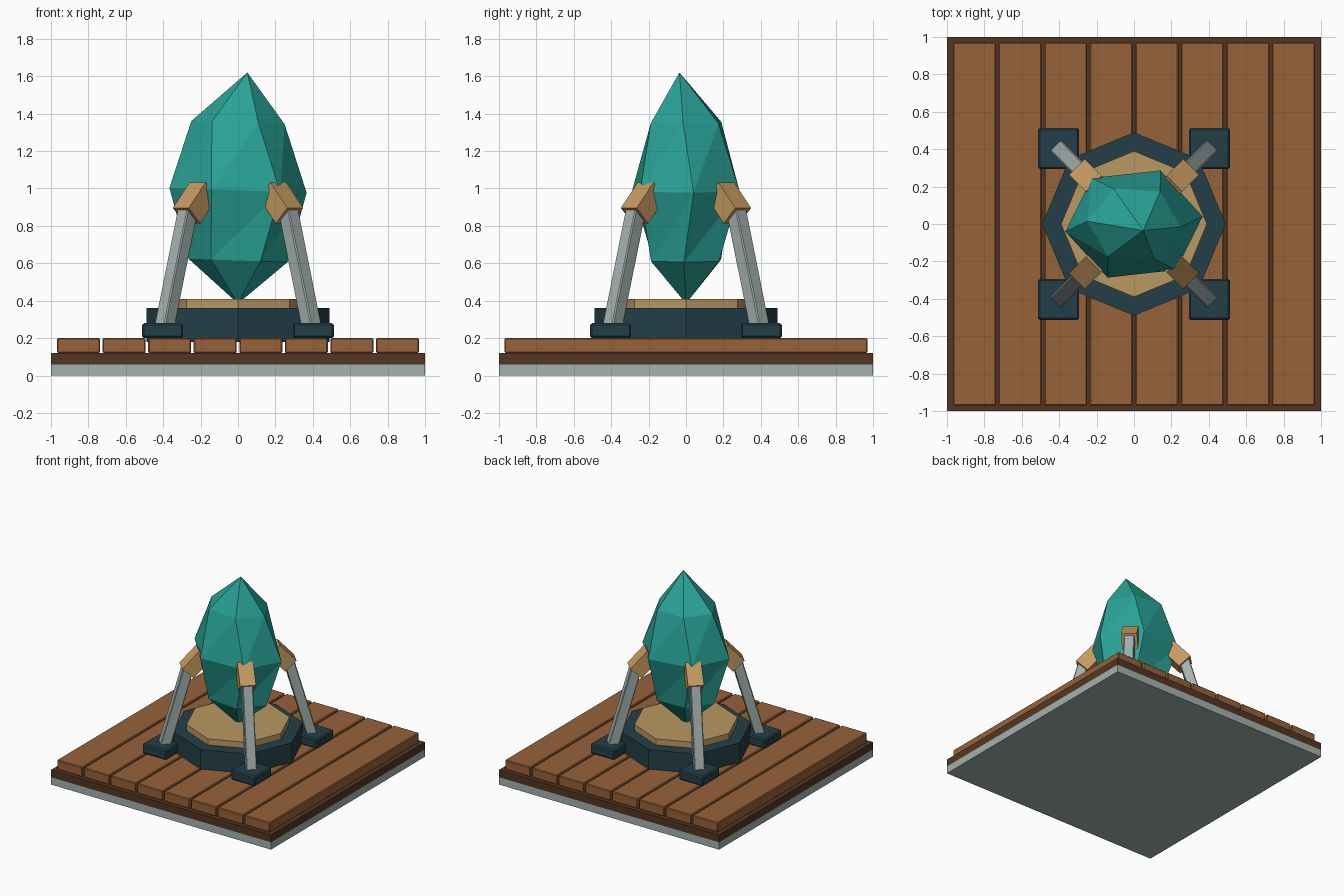
import bpy, bmesh, math
from mathutils import Matrix, Vector

if "Cube" in bpy.data.objects:
    bpy.data.objects.remove(bpy.data.objects["Cube"])


def linear(c):
    c /= 255
    return c / 12.92 if c <= 0.04045 else ((c + 0.055) / 1.055) ** 2.4


def material(name, r, g, b):
    m = bpy.data.materials.new(name)
    m.diffuse_color = (linear(r), linear(g), linear(b), 1)
    m.use_nodes = True
    m.node_tree.nodes["Principled BSDF"].inputs["Base Color"].default_value = m.diffuse_color
    return m


WOOD = material("warm wood", 150, 98, 57)
DARK_WOOD = material("dark wood", 84, 54, 35)
NAVY = material("dark slate blue", 36, 63, 72)
BRASS = material("pale brass", 186, 152, 97)
CLAW = material("warm brass", 198, 154, 95)
STEEL = material("light steel", 164, 178, 175)
TEAL = material("teal crystal", 41, 163, 152)


def finish(name, bm, mat, bevel=0):
    bmesh.ops.recalc_face_normals(bm, faces=bm.faces)
    mesh = bpy.data.meshes.new(name)
    bm.to_mesh(mesh)
    bm.free()
    mesh.materials.append(mat)
    ob = bpy.data.objects.new(name, mesh)
    bpy.context.collection.objects.link(ob)
    if bevel:
        mod = ob.modifiers.new("bevel", 'BEVEL')
        mod.width = bevel
        mod.segments = 1
    return ob


def box(name, size, matrix, mat, bevel=0):
    bm = bmesh.new()
    bmesh.ops.create_cube(bm, size=1, matrix=matrix @ Matrix.Diagonal((*size, 1)))
    return finish(name, bm, mat, bevel)


def octagon(name, radius, z0, z1, mat):
    bm = bmesh.new()
    bmesh.ops.create_cone(bm, cap_ends=True, segments=8, radius1=radius, radius2=radius,
                          depth=z1 - z0, matrix=Matrix.Translation((0, 0, (z0 + z1) / 2)))
    return finish(name, bm, mat)


def at(x, y, z):
    return Matrix.Translation((x, y, z))


# Layered square floor
box("foundation", (2, 2, 0.06), at(0, 0, 0.03), STEEL)
box("floor_frame", (2, 2, 0.06), at(0, 0, 0.09), DARK_WOOD)
for i in range(8):
    box("plank", (0.23, 1.94, 0.08), at((i - 3.5) * 0.2436, 0, 0.16), WOOD, 0.006)

# Octagonal pedestal
octagon("pedestal", 0.49, 0.18, 0.36, NAVY)
octagon("pedestal_plate", 0.39, 0.35, 0.41, BRASS)

# Four feet, leaning struts and claws on the diagonals
foot_end, claw_end = Vector((0.562, 0, 0.24)), Vector((0.378, 0, 0.89))
axis = claw_end - foot_end
lean = math.atan2(axis.x, axis.z)
for k in range(4):
    turn = Matrix.Rotation(math.radians(45 + 90 * k), 4, 'Z')
    sx, sy = (1 if k in (0, 3) else -1), (1 if k < 2 else -1)
    box("foot", (0.22, 0.22, 0.08), at(sx * 0.403, sy * 0.403, 0.24), NAVY, 0.01)
    box("strut", (0.08, 0.08, axis.length),
        turn @ Matrix.Translation((foot_end + claw_end) / 2) @ Matrix.Rotation(lean, 4, 'Y'),
        STEEL, 0.006)
    box("claw", (0.12, 0.12, 0.187),
        turn @ at(0.325, 0, 0.923) @ Matrix.Rotation(math.radians(-43), 4, 'Y'), CLAW)

# Faceted crystal: slightly twisted six-sided rings (z, x radius, y radius, twist)
bm = bmesh.new()
rings = []
for z, rx, ry, twist in ((0.615, 0.265, 0.21, -3), (0.99, 0.37, 0.31, 7.5), (1.352, 0.25, 0.21, -4)):
    ring = []
    for i in range(6):
        a = math.radians(60 * i + twist)
        x = rx * math.cos(a)
        ring.append(bm.verts.new((x, ry * math.sin(a), z - 0.035 * x)))
    rings.append(ring)
bottom, top = bm.verts.new((0, 0, 0.385)), bm.verts.new((0.05, -0.035, 1.62))
for i in range(6):
    j = (i + 1) % 6
    bm.faces.new((bottom, rings[0][j], rings[0][i]))
    bm.faces.new((top, rings[2][i], rings[2][j]))
    for lo, hi in zip(rings, rings[1:]):
        bm.faces.new((lo[i], lo[j], hi[j]))
        bm.faces.new((lo[i], hi[j], hi[i]))
finish("crystal", bm, TEAL)
